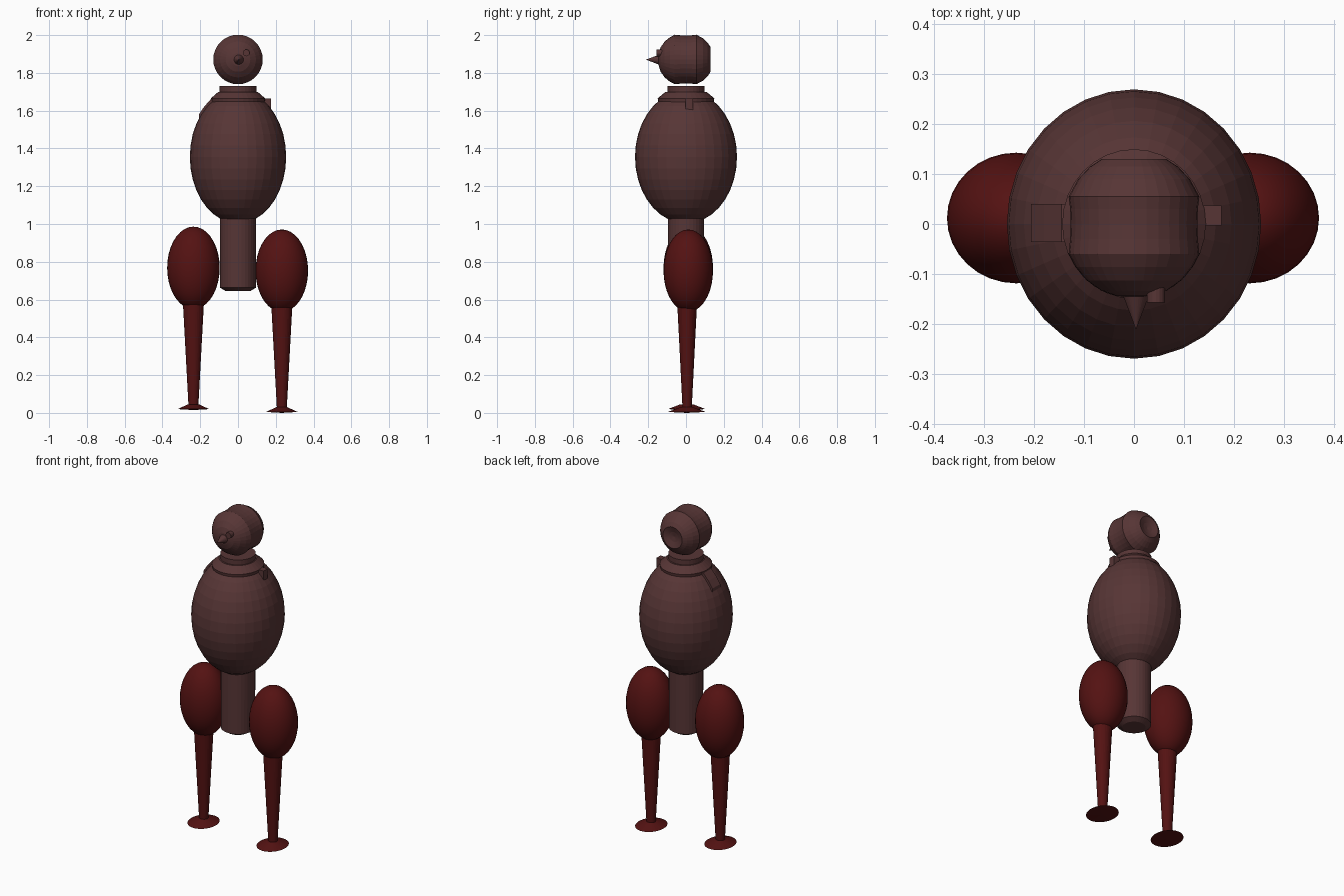
import bpy, bmesh, math
from mathutils import Matrix, Vector

if "Cube" in bpy.data.objects:
    bpy.data.objects.remove(bpy.data.objects["Cube"])


def material(name, rgb):
    m = bpy.data.materials.new(name)
    m.diffuse_color = (*rgb, 1)
    m.use_nodes = True
    m.node_tree.nodes["Principled BSDF"].inputs["Base Color"].default_value = m.diffuse_color
    return m


BROWN = material("dusky brown", (0.095, 0.036, 0.036))
RED = material("dark red", (0.088, 0.006, 0.006))


def finish(name, bm, mat, smooth=False):
    bmesh.ops.recalc_face_normals(bm, faces=bm.faces)
    me = bpy.data.meshes.new(name)
    bm.to_mesh(me)
    bm.free()
    me.materials.append(mat)
    ob = bpy.data.objects.new(name, me)
    bpy.context.collection.objects.link(ob)
    for p in me.polygons:
        p.use_smooth = smooth
    return ob


def ellipsoid(name, loc, radii, mat, smooth=False, seg=32, rings=18):
    bm = bmesh.new()
    bmesh.ops.create_uvsphere(bm, u_segments=seg, v_segments=rings, radius=1,
                              matrix=Matrix.Translation(loc) @ Matrix.Diagonal((*radii, 1)))
    return finish(name, bm, mat, smooth)


def lathe(name, profile, mat, loc=(0, 0, 0), axis='Z', scale=(1, 1), seg=32):
    """Revolve (radius, height) points; axis 'Y' lays the height along y."""
    bm = bmesh.new()
    rows = []
    for r, h in profile:
        row = []
        for i in range(seg if r > 0 else 1):
            a = 2 * math.pi * i / seg
            u, v = r * math.cos(a) * scale[0], r * math.sin(a) * scale[1]
            co = Vector((u, v, h) if axis == 'Z' else (u, h, v))
            row.append(bm.verts.new(co + Vector(loc)))
        rows.append(row)
    for a, b in zip(rows, rows[1:]):
        for i in range(seg):
            j = (i + 1) % seg
            quad = [a[i % len(a)], a[j % len(a)], b[j % len(b)], b[i % len(b)]]
            bm.faces.new(list(dict.fromkeys(quad)))
    return finish(name, bm, mat)


def strip(name, outline, y0, y1, mat):
    """Extrude an xz outline along y."""
    bm = bmesh.new()
    face = bm.faces.new([bm.verts.new((x, y0, z)) for x, z in outline])
    new = bmesh.ops.extrude_face_region(bm, geom=[face])["geom"]
    bmesh.ops.translate(bm, vec=(0, y1 - y0, 0),
                        verts=[v for v in new if isinstance(v, bmesh.types.BMVert)])
    return finish(name, bm, mat)


# Body and the column running through it
ellipsoid("body", (0, 0, 1.355), (0.255, 0.27, 0.352), BROWN)
lathe("central_column", [(0, 0.645), (0.065, 0.645), (0.095, 0.663),
                         (0.098, 1.73), (0, 1.73)], BROWN)

# Neck scarf with two hanging ends
lathe("scarf_ring", [(0.09, 1.62), (0.145, 1.635), (0.15, 1.665), (0.108, 1.70),
                     (0.09, 1.70)], BROWN, scale=(0.96, 1))
strip("scarf_end_left", [(-0.12, 1.665), (-0.145, 1.66), (-0.18, 1.62), (-0.207, 1.58),
                         (-0.207, 1.56), (-0.17, 1.56), (-0.12, 1.62)], -0.036, 0.04, BROWN)
strip("scarf_end_right", [(0.125, 1.665), (0.175, 1.665), (0.175, 1.60), (0.125, 1.60)],
      -0.003, 0.037, BROWN)

# Head: front dome, narrow waist, dimpled back dome
lathe("head", [(0, -0.148), (0.035, -0.144), (0.065, -0.134), (0.095, -0.113),
               (0.117, -0.086), (0.131, -0.06), (0.128, -0.03), (0.127, 0), (0.128, 0.03),
               (0.131, 0.055), (0.112, 0.09), (0.088, 0.115), (0.065, 0.13),
               (0.03, 0.118), (0, 0.113)], BROWN, loc=(0, 0, 1.871), axis='Y')
lathe("beak", [(0, -0.212), (0.028, -0.138), (0, -0.138)], BROWN,
      loc=(0.004, 0, 1.87), axis='Y')
lathe("eye", [(0, -0.157), (0.018, -0.157), (0.018, -0.125), (0, -0.125)], BROWN,
      loc=(0.044, 0, 1.906), axis='Y', seg=16)

# Legs: the left one is raised a little
for side, x, lift in (("left", -0.236, 0.015), ("right", 0.232, 0.0)):
    ellipsoid(side + "_thigh", (x, 0.012, 0.753 + lift), (0.139, 0.131, 0.218), RED, True)
    lathe(side + "_shin", [(0, 0.02), (0.026, 0.02), (0.056, 0.575), (0, 0.575)], RED,
          loc=(x, 0.006, lift), scale=(1, 0.93))
    lathe(side + "_foot", [(0, 0.0), (0.1, 0.005), (0.035, 0.03), (0, 0.032)], RED,
          loc=(x, 0.004, lift), scale=(0.84, 1))
